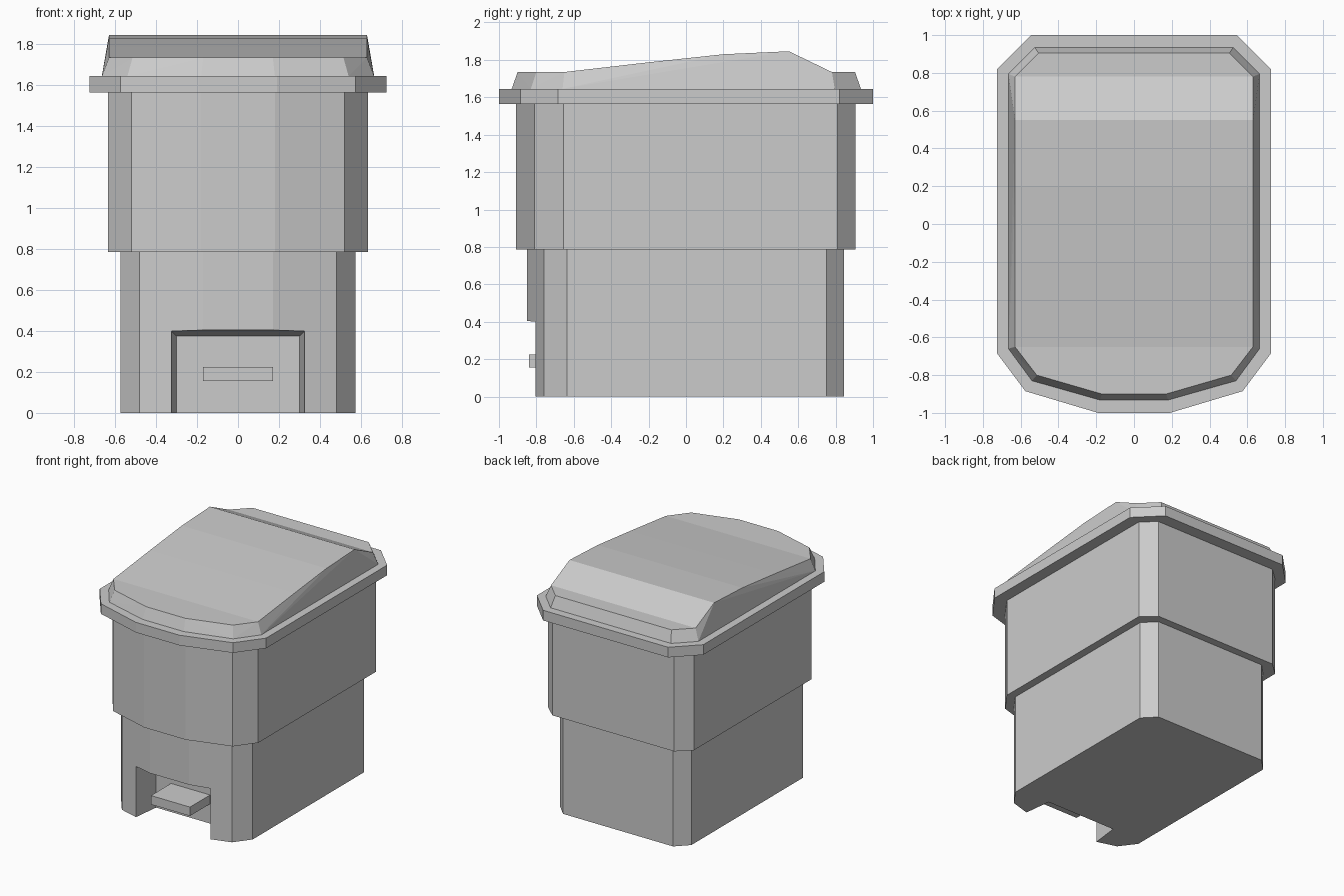
import bpy
import bmesh

cube = bpy.data.objects.get("Cube")
if cube:
    bpy.data.objects.remove(cube)

grey = bpy.data.materials.new("light_grey_plastic")
grey.use_nodes = True
colour = (0.6, 0.6, 0.6, 1)
grey.diffuse_color = colour
grey.node_tree.nodes["Principled BSDF"].inputs["Base Color"].default_value = colour


def loft(name, lower, upper):
    """Closed solid between two half outlines (x, y, z), front to back, mirrored in x."""
    bm = bmesh.new()
    rings = []
    for half in (lower, upper):
        right = [bm.verts.new(p) for p in half]
        left = [bm.verts.new((-x, y, z)) for x, y, z in half]
        rings.append((right, left))
    (lr, ll), (ur, ul) = rings
    for i in range(len(lower) - 1):
        j = i + 1
        bm.faces.new((lr[i], lr[j], ur[j], ur[i]))
        bm.faces.new((ll[j], ll[i], ul[i], ul[j]))
        bm.faces.new((ur[i], ur[j], ul[j], ul[i]))
        bm.faces.new((lr[j], lr[i], ll[i], ll[j]))
    bm.faces.new((ll[0], lr[0], ur[0], ul[0]))
    bm.faces.new((lr[-1], ll[-1], ul[-1], ur[-1]))
    bmesh.ops.remove_doubles(bm, verts=bm.verts[:], dist=0.0001)
    # split faces that are not flat into clean triangles
    bmesh.ops.connect_verts_nonplanar(bm, angle_limit=0.01, faces=bm.faces[:])
    bmesh.ops.recalc_face_normals(bm, faces=bm.faces[:])
    mesh = bpy.data.meshes.new(name)
    bm.to_mesh(mesh)
    bm.free()
    mesh.materials.append(grey)
    obj = bpy.data.objects.new(name, mesh)
    bpy.context.collection.objects.link(obj)
    return obj


def at_height(outline, z):
    return [(x, y, z) for x, y in outline]


def prism(name, outline, z0, z1):
    return loft(name, at_height(outline, z0), at_height(outline, z1))


# Stacked body sections with a bowed front and chamfered corners
lower_outline = [(0.17, -0.85), (0.48, -0.76), (0.573, -0.635), (0.573, 0.75), (0.48, 0.845)]
upper_outline = [(0.18, -0.91), (0.52, -0.81), (0.635, -0.655), (0.635, 0.81), (0.53, 0.905)]
rim_outline = [(0.19, -1.0), (0.575, -0.885), (0.725, -0.685), (0.725, 0.82), (0.545, 1.0)]
lower_body = prism("lower_body", lower_outline, 0, 0.785)
prism("upper_body", upper_outline, 0.785, 1.565)
prism("rim", rim_outline, 1.565, 1.645)

# Tapered pedal recess cut into the front
recess = loft("recess_cutter",
              [(0.335, -0.88, -0.1), (0.3, -0.59, -0.1)],
              [(0.335, -0.88, 0.408), (0.3, -0.59, 0.375)])
recess.hide_render = True
recess.hide_viewport = True
cut = lower_body.modifiers.new("pedal_recess", "BOOLEAN")
cut.operation = "DIFFERENCE"
cut.solver = "EXACT"
cut.object = recess

# Pedal
prism("pedal", [(0.17, -0.84), (0.17, -0.58)], 0.155, 0.225)

# Lid: bevelled skirt with a humped top, sides fanned from the skirt corners
front_base, back_base = (0.665, -0.66), (0.665, 0.795)
lid_base = [(0.18, -0.932), (0.54, -0.83), front_base, front_base, front_base,
            front_base, back_base, back_base, (0.525, 0.935)]
hump = [(0.63, -0.65, 1.735), (0.63, -0.2, 1.787), (0.63, 0.2, 1.83),
        (0.63, 0.55, 1.846), (0.63, 0.55, 1.846), (0.63, 0.78, 1.735)]
lid_top = [(0.17, -0.9, 1.735), (0.515, -0.8, 1.735)] + hump + [(0.505, 0.904, 1.735)]
loft("lid", at_height(lid_base, 1.645), lid_top)
